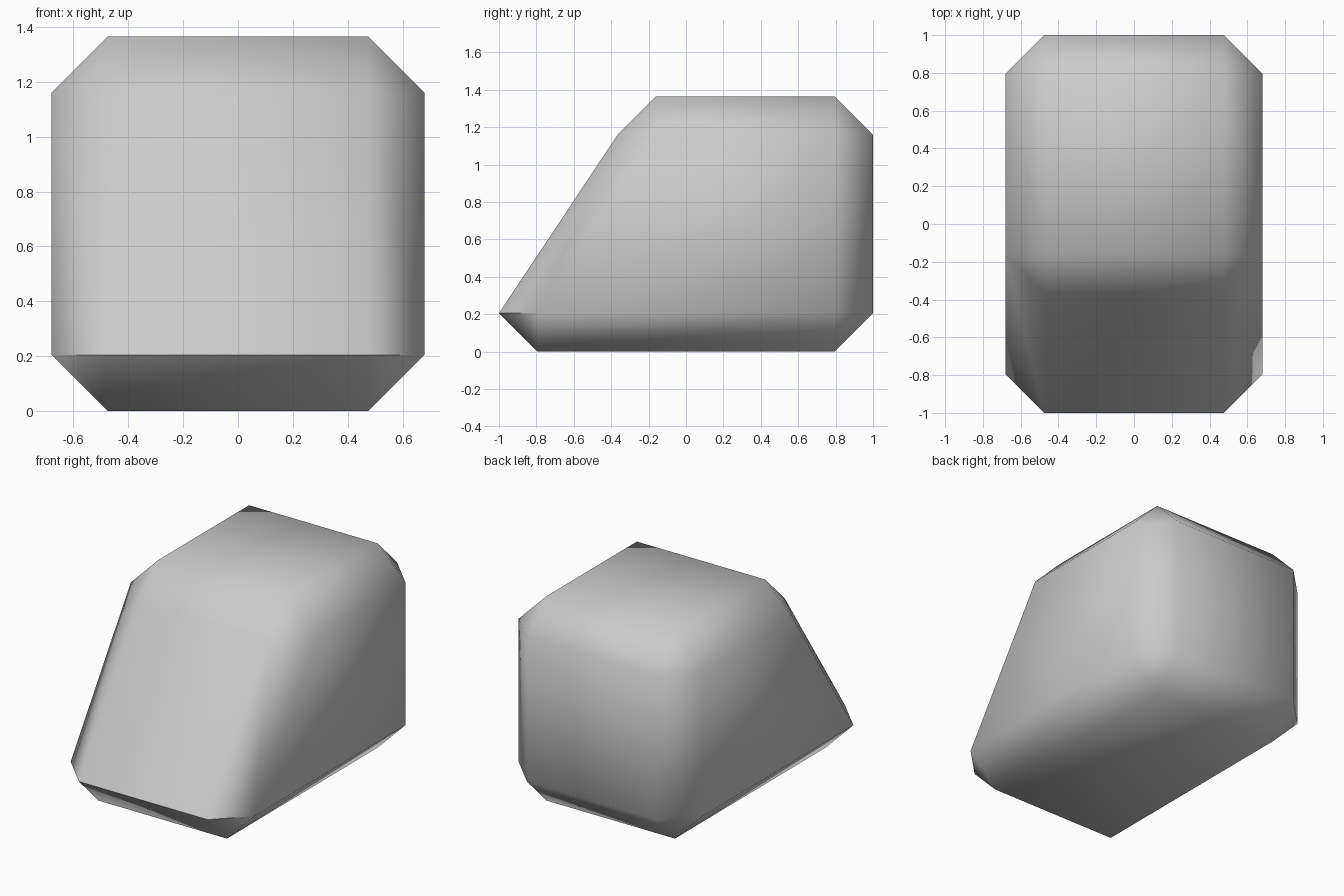
import bpy
import bmesh
import math

if "Cube" in bpy.data.objects:
    bpy.data.objects.remove(bpy.data.objects["Cube"])

WIDTH, LENGTH, HEIGHT = 1.36, 2.0, 1.365
CHAMFER = 0.205
SLOPE = 0.635

# Box with every edge chamfered once
bm = bmesh.new()
bmesh.ops.create_cube(bm, size=1)
for v in bm.verts:
    v.co = (v.co.x * WIDTH, v.co.y * LENGTH, (v.co.z + 0.5) * HEIGHT)
bmesh.ops.bevel(bm, geom=bm.edges[:], offset=CHAMFER, offset_type='OFFSET',
                segments=1, profile=0.5, affect='EDGES')

# Push the upper front edge back to slope the front face
for v in bm.verts:
    if v.co.y < -0.7 and v.co.z > HEIGHT / 2:
        v.co.y += SLOPE
bmesh.ops.recalc_face_normals(bm, faces=bm.faces[:])

mesh = bpy.data.meshes.new("sloped_block")
bm.to_mesh(mesh)
bm.free()
block = bpy.data.objects.new("sloped_block", mesh)
bpy.context.collection.objects.link(block)

# Soft shading, with only the lower front lip kept sharp
bpy.context.view_layer.objects.active = block
block.select_set(True)
bpy.ops.object.shade_smooth_by_angle(angle=math.radians(55))
